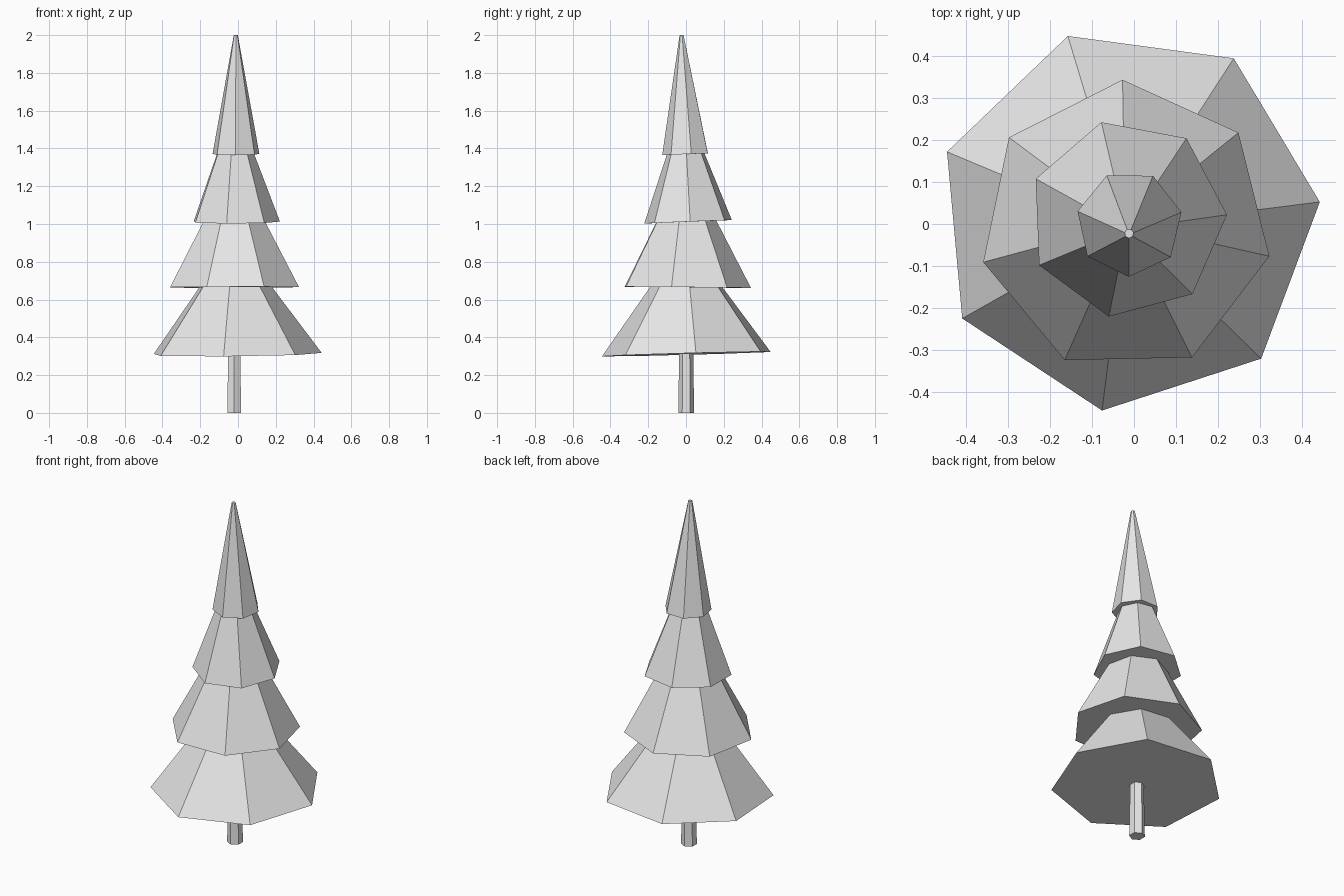
import bpy, bmesh, math
from mathutils import Vector

if "Cube" in bpy.data.objects:
    bpy.data.objects.remove(bpy.data.objects["Cube"])

mat = bpy.data.materials.new("plain grey")
mat.diffuse_color = (0.8, 0.8, 0.8, 1)
mat.use_nodes = True
mat.node_tree.nodes["Principled BSDF"].inputs["Base Color"].default_value = mat.diffuse_color


def frustum(name, sides, centre, r_low, r_high, height, angle, slope=(0, 0)):
    """Closed flat-sided frustum; slope tilts its base plane and leans its axis."""
    axis = Vector((-slope[0], -slope[1], 1)).normalized()
    u = Vector((1, 0, slope[0])).normalized()
    v = axis.cross(u)
    bm = bmesh.new()
    rings = []
    for r, h in ((r_low, 0), (r_high, height)):
        rings.append([])
        for i in range(sides):
            a = math.radians(angle) + math.tau * i / sides
            p = Vector(centre) + axis * h + r * (u * math.cos(a) + v * math.sin(a))
            rings[-1].append(bm.verts.new(p))
    low, high = rings
    bm.faces.new(low[::-1])
    bm.faces.new(high)
    for i in range(sides):
        j = (i + 1) % sides
        bm.faces.new((low[i], low[j], high[j], high[i]))
    mesh = bpy.data.meshes.new(name)
    bm.to_mesh(mesh)
    bm.free()
    mesh.materials.append(mat)
    obj = bpy.data.objects.new(name, mesh)
    bpy.context.collection.objects.link(obj)


# Six-sided trunk
frustum("trunk", 6, (-0.02, 0.001, 0), 0.042, 0.036, 0.4, 90)

# Seven-sided branch tiers, each slightly turned and tilted
tiers = [
    ("bottom_branches", (-0.015, 0.011, 0.312), 0.46, 0.171, 0.39, 5.2, (0.01, 0.027)),
    ("lower_branches", (-0.02, -0.006, 0.665), 0.35, 0.142, 0.395, 91.2, (0.002, -0.009)),
    ("upper_branches", (-0.016, 0.013, 1.012), 0.238, 0.087, 0.40, 2.2, (0.003, 0.04)),
    ("top_branches", (-0.011, 0.001, 1.37), 0.127, 0.011, 0.63, 12.3, (0.001, 0.038)),
]
for name, centre, low, high, height, angle, slope in tiers:
    frustum(name, 7, centre, low, high, height, angle, slope)
